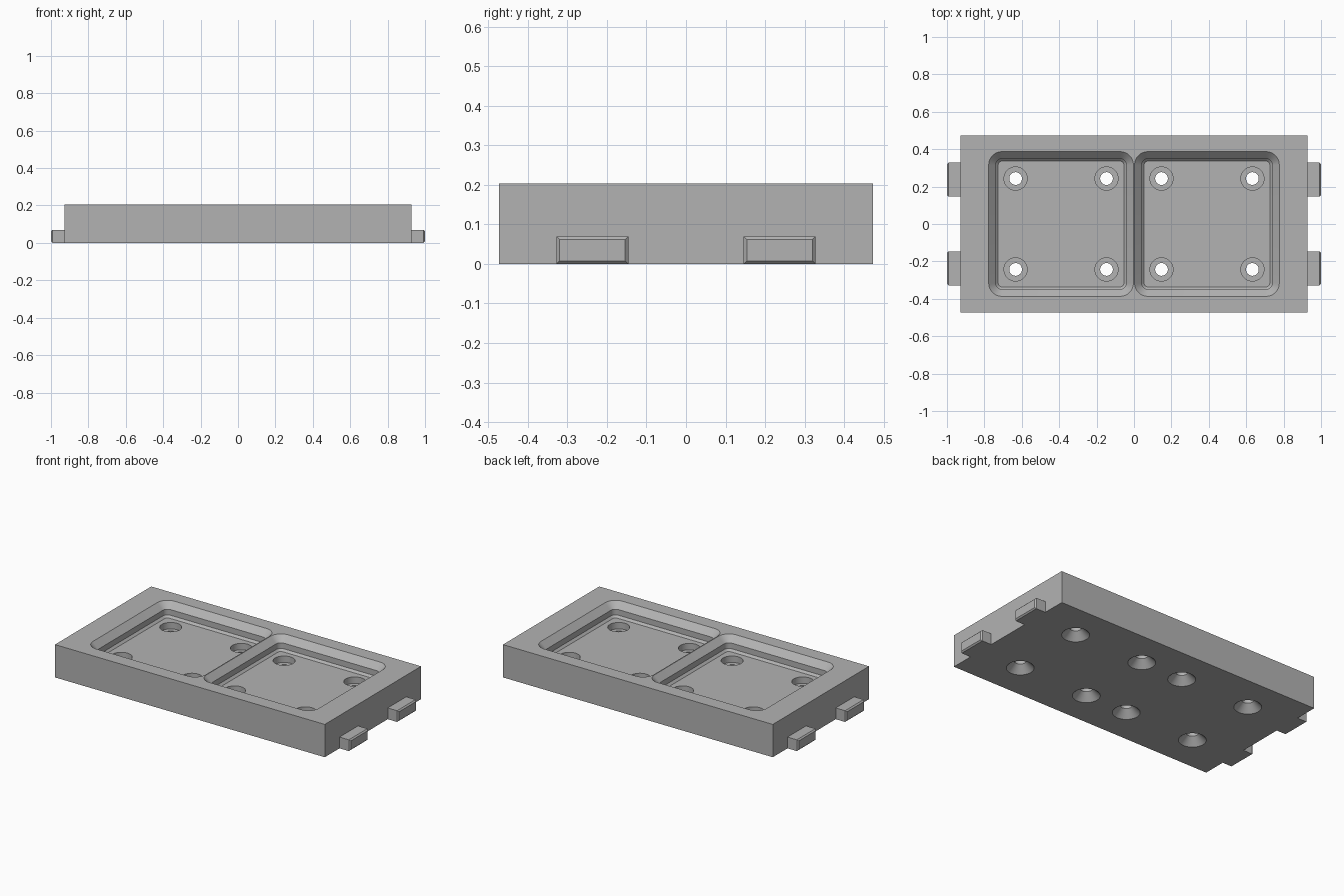
import bpy, bmesh, math

cube = bpy.data.objects.get("Cube")
if cube:
    bpy.data.objects.remove(cube, do_unlink=True)

LENGTH, DEPTH, HEIGHT = 1.856, 0.946, 0.204
PITCH = 0.39      # pocket centre distance from the middle
HOLE = 0.243      # hole distance from a pocket centre
FLOOR = 0.118     # pocket floor height

grey = bpy.data.materials.new("grey")
grey.use_nodes = True
colour = (0.45, 0.45, 0.45, 1)
grey.diffuse_color = colour
grey.node_tree.nodes["Principled BSDF"].inputs["Base Color"].default_value = colour


def make_object(name, bm):
    bmesh.ops.recalc_face_normals(bm, faces=bm.faces)
    mesh = bpy.data.meshes.new(name)
    bm.to_mesh(mesh)
    bm.free()
    mesh.materials.append(grey)
    obj = bpy.data.objects.new(name, mesh)
    bpy.context.collection.objects.link(obj)
    return obj


def add_box(bm, low, high):
    verts = bmesh.ops.create_cube(bm, size=1)["verts"]
    for v in verts:
        v.co = [l + (c + 0.5) * (h - l) for c, l, h in zip(v.co, low, high)]
    return verts


def loft(bm, rings):
    """Join closed rings of points into a capped solid."""
    loops = [[bm.verts.new(p) for p in ring] for ring in rings]
    bm.faces.new(loops[0])
    bm.faces.new(loops[-1])
    for a, b in zip(loops, loops[1:]):
        for i in range(len(a)):
            j = (i + 1) % len(a)
            bm.faces.new((a[i], a[j], b[j], b[i]))


def rounded_square(cx, cy, half, radius, z, steps=8):
    points = []
    for corner in range(4):
        mid = math.pi / 4 + corner * math.pi / 2
        ox = math.copysign(half - radius, math.cos(mid))
        oy = math.copysign(half - radius, math.sin(mid))
        for s in range(steps + 1):
            a = (corner + s / steps) * math.pi / 2
            points.append((cx + ox + radius * math.cos(a), cy + oy + radius * math.sin(a), z))
    return points


def circle(cx, cy, r, z, sides=40):
    angles = [2 * math.pi * i / sides for i in range(sides)]
    return [(cx + r * math.cos(a), cy + r * math.sin(a), z) for a in angles]


def cut(target, cutter):
    cutter.hide_render = True
    mod = target.modifiers.new("cut", "BOOLEAN")
    mod.operation, mod.solver, mod.object = "DIFFERENCE", "EXACT", cutter
    bpy.context.view_layer.objects.active = target
    bpy.ops.object.modifier_apply(modifier=mod.name)
    bpy.data.objects.remove(cutter, do_unlink=True)


# Base block
bm = bmesh.new()
add_box(bm, (-LENGTH / 2, -DEPTH / 2, 0), (LENGTH / 2, DEPTH / 2, HEIGHT))
base = make_object("base_plate", bm)

# Stepped pockets: (half width, corner radius, height)
pocket_profile = [(0.336, 0.02, FLOOR), (0.349, 0.033, FLOOR + 0.013),
                  (0.349, 0.033, HEIGHT - 0.038), (0.387, 0.071, HEIGHT),
                  (0.387, 0.071, HEIGHT + 0.05)]
bm = bmesh.new()
for side in (-1, 1):
    loft(bm, [rounded_square(side * PITCH, 0, *step) for step in pocket_profile])
cut(base, make_object("pocket_cutter", bm))

# Screw holes, countersunk below and counterbored above: (radius, height)
hole_profile = [(0.079, -0.03), (0.079, 0), (0.034, 0.045),
                (0.034, FLOOR - 0.04), (0.062, FLOOR - 0.04), (0.062, FLOOR + 0.03)]
bm = bmesh.new()
for side in (-1, 1):
    for dx in (-HOLE, HOLE):
        for dy in (-HOLE, HOLE):
            loft(bm, [circle(side * PITCH + dx, dy, r, z) for r, z in hole_profile])
cut(base, make_object("hole_cutter", bm))

bpy.ops.object.select_all(action="DESELECT")
base.select_set(True)
bpy.context.view_layer.objects.active = base
bpy.ops.object.shade_smooth_by_angle(angle=math.radians(25))

# Connector tabs with chamfered ends
for side, side_name in ((1, "left"), (-1, "right")):
    for row, row_name in ((-1, "front"), (1, "back")):
        bm = bmesh.new()
        xs = sorted((side * LENGTH / 2, side))
        ys = sorted((row * 0.146, row * 0.328))
        add_box(bm, (xs[0], ys[0], 0), (xs[1], ys[1], 0.07))
        end = [e for e in bm.edges if all(abs(v.co.x) > 0.99 for v in e.verts)]
        bmesh.ops.bevel(bm, geom=end, offset=0.008, segments=1, affect="EDGES")
        make_object(f"{row_name}_{side_name}_tab", bm)
